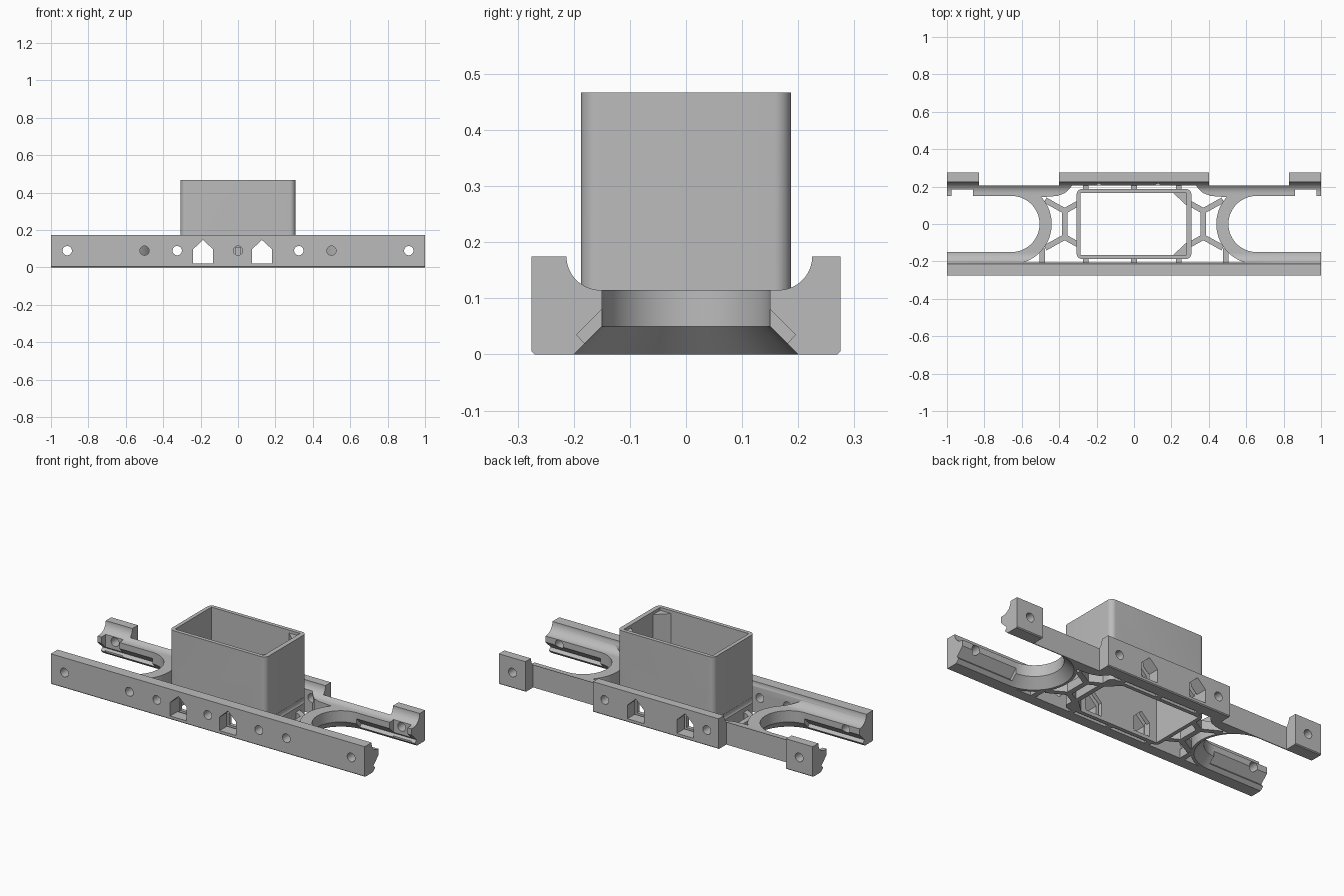
import bpy, bmesh
from math import sin, cos, pi, radians, hypot
from mathutils import Vector

if "Cube" in bpy.data.objects:
    bpy.data.objects.remove(bpy.data.objects["Cube"], do_unlink=True)

grey = bpy.data.materials.new("grey plastic")
grey.use_nodes = True
COLOUR = (0.5, 0.5, 0.5, 1)
grey.diffuse_color = COLOUR
grey.node_tree.nodes["Principled BSDF"].inputs["Base Color"].default_value = COLOUR


def loft(name, loops):
    """Solid skinned through equal-length loops of 3D points."""
    bm = bmesh.new()
    rings = [[bm.verts.new(p) for p in loop] for loop in loops]
    n = len(rings[0])
    for a, b in zip(rings, rings[1:]):
        for i in range(n):
            j = (i + 1) % n
            bm.faces.new((a[i], a[j], b[j], b[i]))
    bm.faces.new(rings[0])
    bm.faces.new(rings[-1])
    bmesh.ops.recalc_face_normals(bm, faces=bm.faces)
    me = bpy.data.meshes.new(name)
    bm.to_mesh(me)
    bm.free()
    me.materials.append(grey)
    ob = bpy.data.objects.new(name, me)
    bpy.context.scene.collection.objects.link(ob)
    return ob


def prism(name, pts, axis, a, b):
    """Extrude a 2D outline along one axis from a to b."""
    place = {"x": lambda u, v, w: (w, u, v),
             "y": lambda u, v, w: (u, w, v),
             "z": lambda u, v, w: (u, v, w)}[axis]
    return loft(name, [[place(u, v, w) for u, v in pts] for w in (a, b)])


def rect(u0, u1, v0, v1):
    return [(u0, v0), (u1, v0), (u1, v1), (u0, v1)]


def arc(cx, cy, r, a0, a1, n=16):
    return [(cx + r * cos(radians(a0 + (a1 - a0) * i / n)),
             cy + r * sin(radians(a0 + (a1 - a0) * i / n))) for i in range(n + 1)]


def flip(pts, s):
    return [(s * u, v) for u, v in pts]


def cut(target, cutters):
    """Subtract every cutter from the target and bake the result."""
    for c in cutters:
        c.hide_render = True
        m = target.modifiers.new("cut", "BOOLEAN")
        m.operation, m.solver, m.object = "DIFFERENCE", "EXACT", c
    bpy.context.view_layer.update()
    dg = bpy.context.evaluated_depsgraph_get()
    me = bpy.data.meshes.new_from_object(target.evaluated_get(dg))
    target.modifiers.clear()
    target.data = me


# Frame: one section with rails and shelf, later opened by cutters
section = [(-.27, 0), (.27, 0), (.275, .005), (.275, .175)]
section += arc(.165, .175, .06, 0, -90)
section += arc(-.153, .175, .06, -90, -180)
section += [(-.275, .175), (-.275, .005)]
frame = prism("frame", section, "x", -1, 1)

# Central opening, ending at the outside of the two rings
half = [(.33, .207), (.345, .188), (.37, .165), (.41, .15), (.46, .146)]
half += arc(.655, 0, .215, 138, 254.4, 32)
opening = half + flip(half, -1)[::-1]
frame_cutters = [prism("opening_cutter", opening, "z", -.1, .3)]

for s in (1, -1):
    # Rounded end slot with flared underside
    loops = []
    for z, r in ((-.05, .25), (.05, .15), (.3, .15)):
        loop = [(1.1, r)] + arc(.655, 0, r, 90, 270, 40) + [(1.1, -r)]
        loops.append([(s * x, y, z) for x, y in loop])
    frame_cutters.append(loft("slot_cutter", loops))
    # Stepped back rail and notched end block
    frame_cutters.append(prism("back_recess_cutter", flip(rect(.4, .83, .205, .4), s), "z", -.1, .3))
    frame_cutters.append(prism("notch_cutter", flip(rect(.86, .975, .05, .185), s), "z", -.1, .3))
    # Slanted strip grooves in the slot walls
    groove = [(.195, .035), (.15, .08), (.12, .08), (.12, .018), (.179, .018)]
    for side in (1, -1):
        frame_cutters.append(prism("groove_cutter", flip(groove, side), "x", s * .65, s * 1.1))
    # Shallow holes in the front rail
    frame_cutters.append(prism("shallow_hole_cutter", arc(s * .5, .09, .025, 0, 345, 23), "y", -.4, -.2))

frame_cutters.append(prism("shallow_hole_cutter", arc(0, .09, .025, 0, 345, 23), "y", -.4, -.2))

# Holes and pointed windows running from front to back
through = [prism("hole_cutter", arc(x, .09, .025, 0, 345, 23), "y", -.4, .4)
           for x in (-.913, -.325, .325, .913)]
house = [(-.053, .02), (.053, .02), (.053, .098), (0, .147), (-.053, .098)]
through += [prism("window_cutter", [(x + u, v) for u, v in house], "y", -.4, .4)
            for x in (-.187, .128)]
cut(frame, frame_cutters + through)

# Open rectangular sleeve with filled inner corners on one side
R, X, Y = .03, .277, .157
outline = []
for i, (sx, sy) in enumerate(((1, 1), (-1, 1), (-1, -1), (1, -1))):
    outline += arc(sx * X, sy * Y, R, 90 * i, 90 * i + 90, 8)
sleeve = prism("sleeve", outline, "z", 0, .467)
bore = [(-.285, -.165), (.21, -.165), (.28, -.1), (.28, .1), (.21, .165), (-.285, .165)]
bores = [prism("bore_cutter", bore, "z", -.1, .6),
         prism("rim_cutter", rect(-.285, .28, -.165, .165), "z", .45, .6)]
cut(sleeve, bores + through)
parts = [frame, sleeve]


# Bracing between the sleeve, the rings and the rails
def strut(name, p, q, width=.03, top=.05):
    p, q = Vector(p), Vector(q)
    d = (q - p).normalized() * width / 2
    n = Vector((-d.y, d.x))
    pts = [p - n, q - n, q + n, p + n]
    parts.append(prism(name, [tuple(v) for v in pts], "z", 0, top))


for s in (1, -1):
    strut("brace_post", (s * .371, -.08), (s * .371, .08))
    strut("rail_brace", (s * .49, -.215), (s * .49, -.13))
    for t in (1, -1):
        strut("inner_brace", (s * .371, t * .07), (s * .295, t * .112))
        strut("outer_brace", (s * .371, t * .07), (s * .475, t * .128))
for t in (1, -1):
    for x in (-.257, 0, .24):
        strut("sleeve_rib", (x, t * .18), (x, t * .212), .03, .11)

for c in [o for o in bpy.data.objects if "cutter" in o.name]:
    bpy.data.objects.remove(c, do_unlink=True)

bpy.ops.object.select_all(action="DESELECT")
for ob in parts:
    ob.select_set(True)
bpy.context.view_layer.objects.active = frame
bpy.ops.object.shade_smooth_by_angle(angle=radians(30))
